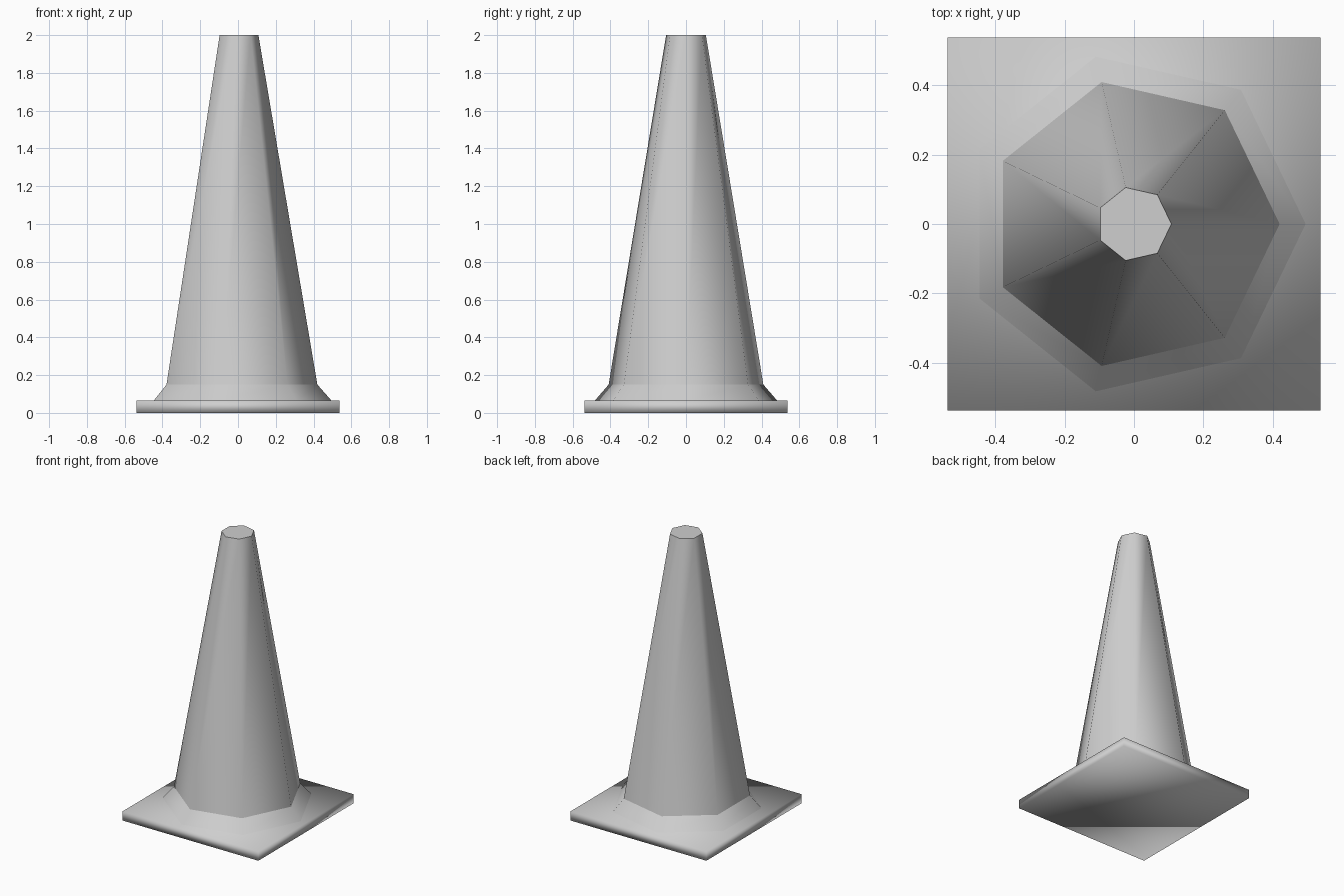
import bpy
import bmesh
from math import sin, cos, tau

SIDES = 7

cube = bpy.data.objects.get("Cube")
if cube:
    bpy.data.objects.remove(cube, do_unlink=True)

# One plain grey for the whole model
grey = bpy.data.materials.new("plain_grey")
grey.use_nodes = True
colour = (0.62, 0.62, 0.62, 1)
grey.diffuse_color = colour
grey.node_tree.nodes["Principled BSDF"].inputs["Base Color"].default_value = colour


def ring(bm, radius, z):
    """Seven-sided ring with one corner on +x."""
    return [bm.verts.new((radius * cos(tau * i / SIDES),
                          radius * sin(tau * i / SIDES), z))
            for i in range(SIDES)]


def bridge(bm, low, high):
    """Smooth wall between two rings."""
    for i in range(SIDES):
        j = (i + 1) % SIDES
        bm.faces.new((low[i], low[j], high[j], high[i])).smooth = True


def finish(bm, name):
    mesh = bpy.data.meshes.new(name)
    bm.to_mesh(mesh)
    bm.free()
    mesh.materials.append(grey)
    obj = bpy.data.objects.new(name, mesh)
    bpy.context.collection.objects.link(obj)
    return obj


# Square base slab, softly shaded across its edges
bm = bmesh.new()
bmesh.ops.create_cube(bm, size=1)
bmesh.ops.scale(bm, vec=(1.075, 1.075, 0.065), verts=bm.verts)
bmesh.ops.translate(bm, vec=(0, 0, 0.0325), verts=bm.verts)
for face in bm.faces:
    face.smooth = True
finish(bm, "base_slab")

# Flared collar where the cone meets the slab
bm = bmesh.new()
bridge(bm, ring(bm, 0.495, 0.065), ring(bm, 0.42, 0.15))
finish(bm, "flared_collar")

# Tall tapering body with a flat closed tip
bm = bmesh.new()
foot = ring(bm, 0.42, 0.15)
tip = ring(bm, 0.108, 2.0)
bridge(bm, foot, tip)
cap = bm.faces.new(tip)
for edge in cap.edges:
    edge.smooth = False
finish(bm, "cone_body")
